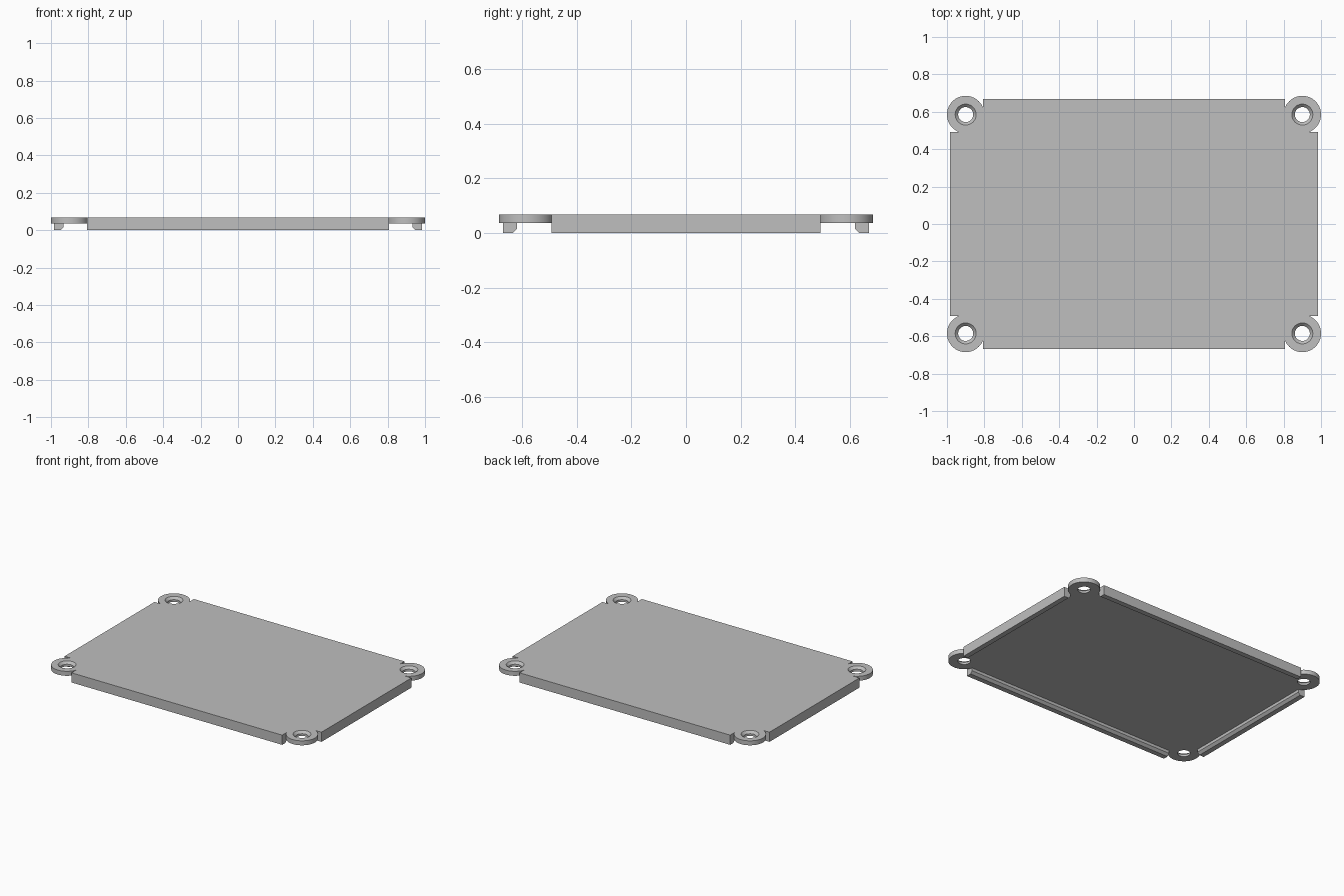
import bpy, bmesh, math
from mathutils import Matrix, Vector

cube = bpy.data.objects.get("Cube")
if cube:
    bpy.data.objects.remove(cube, do_unlink=True)

HEIGHT, UNDER = 0.067, 0.036         # top face and underside of the panel
OUT_X, OUT_Y, LIP = 0.984, 0.669, 0.051
EAR_X, EAR_Y, EAR_R = 0.9, 0.585, 0.1
LIP_X, LIP_Y = 0.807, 0.492          # half lengths of the lips
SEGMENTS = 64

grey = bpy.data.materials.new("light grey")
grey.use_nodes = True
colour = (0.52, 0.52, 0.52, 1)
grey.diffuse_color = colour
grey.node_tree.nodes["Principled BSDF"].inputs["Base Color"].default_value = colour


def add_object(name, bm):
    bmesh.ops.recalc_face_normals(bm, faces=bm.faces)
    mesh = bpy.data.meshes.new(name)
    bm.to_mesh(mesh)
    bm.free()
    mesh.materials.append(grey)
    obj = bpy.data.objects.new(name, mesh)
    bpy.context.collection.objects.link(obj)
    return obj


def extrude(name, points, direction):
    bm = bmesh.new()
    face = bm.faces.new([bm.verts.new(p) for p in points])
    result = bmesh.ops.extrude_face_region(bm, geom=[face], use_keep_orig=True)
    verts = [v for v in result["geom"] if isinstance(v, bmesh.types.BMVert)]
    bmesh.ops.translate(bm, verts=verts, vec=direction)
    return add_object(name, bm)


def turned(name, profile, x, y):
    """Solid of stacked (radius, z) rings."""
    bm = bmesh.new()
    rings = []
    for r, z in profile:
        ring = bmesh.ops.create_circle(bm, segments=SEGMENTS, radius=r,
                                       matrix=Matrix.Translation((x, y, z)))
        rings.append(ring["verts"])
    for low, high in zip(rings, rings[1:]):
        for i in range(SEGMENTS):
            j = (i + 1) % SEGMENTS
            bm.faces.new((low[i], low[j], high[j], high[i]))
    bm.faces.new(rings[0])
    bm.faces.new(rings[-1])
    return add_object(name, bm)


def combine(target, other, operation):
    mod = target.modifiers.new(operation.title(), "BOOLEAN")
    mod.operation, mod.solver, mod.object = operation, "EXACT", other
    bpy.context.view_layer.objects.active = target
    bpy.ops.object.modifier_apply(modifier=mod.name)
    bpy.data.objects.remove(other, do_unlink=True)


# Flat panel between the lips
px, py = OUT_X - LIP, OUT_Y - LIP
corners = [(-px, -py, UNDER), (px, -py, UNDER), (px, py, UNDER), (-px, py, UNDER)]
cover = extrude("cover_plate", corners, (0, 0, HEIGHT - UNDER))

# Notches clear the panel corners for the round ears
signs = [(sx, sy) for sx in (-1, 1) for sy in (-1, 1)]

# Edge lips with a chamfered inner bottom edge
lip_profile = [(0, 0), (0, HEIGHT), (LIP, HEIGHT), (LIP, 0.016), (LIP - 0.016, 0)]
for s in (-1, 1):
    side = [(s * (OUT_X - d), -LIP_Y, z) for d, z in lip_profile]
    combine(cover, extrude("side_lip", side, (0, 2 * LIP_Y, 0)), "UNION")
    end = [(-LIP_X, s * (OUT_Y - d), z) for d, z in lip_profile]
    combine(cover, extrude("end_lip", end, (2 * LIP_X, 0, 0)), "UNION")

# Round corner ears
for sx, sy in signs:
    ear = turned("ear", [(EAR_R, UNDER), (EAR_R, HEIGHT)], sx * EAR_X, sy * EAR_Y)
    combine(cover, ear, "UNION")

# Countersunk screw holes
hole = [(0.04, -0.02), (0.04, HEIGHT - 0.016), (0.056, HEIGHT), (0.056, HEIGHT + 0.02)]
for sx, sy in signs:
    combine(cover, turned("hole", hole, sx * EAR_X, sy * EAR_Y), "DIFFERENCE")

# Smooth round walls, crisp edges
bpy.ops.object.select_all(action="DESELECT")
cover.select_set(True)
bpy.context.view_layer.objects.active = cover
bpy.ops.object.shade_smooth_by_angle(angle=math.radians(30))
